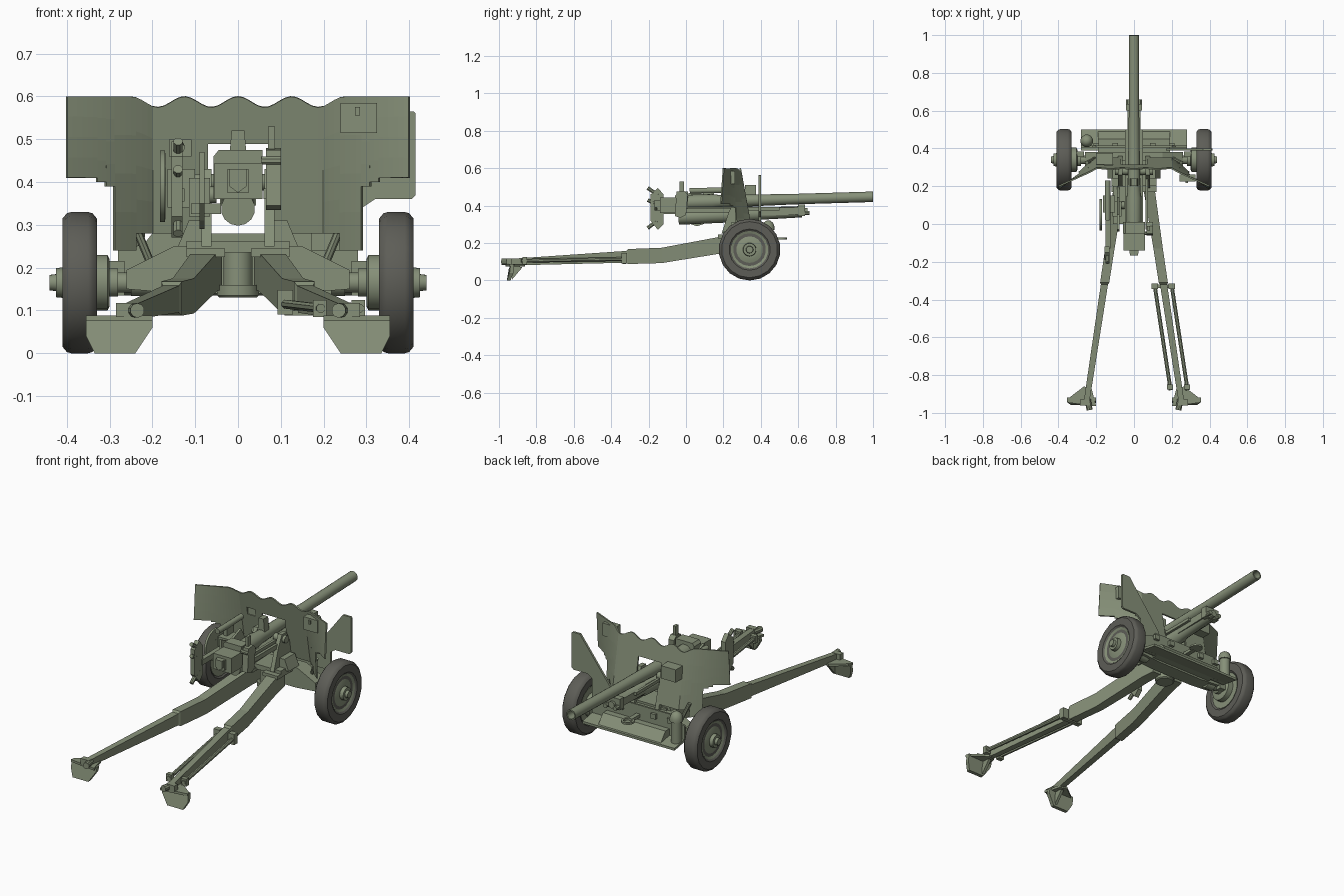
import bpy, bmesh, math
from mathutils import Vector, Matrix


def material(name, col):
    m = bpy.data.materials.new(name)
    m.diffuse_color = (*col, 1)
    return m


GREEN = material("green_paint", (0.24, 0.28, 0.19))
RUBBER = material("rubber", (0.11, 0.11, 0.095))


def finish(name, bm, mat=GREEN, smooth=False):
    bmesh.ops.remove_doubles(bm, verts=bm.verts, dist=1e-5)
    bmesh.ops.recalc_face_normals(bm, faces=bm.faces)
    me = bpy.data.meshes.new(name)
    bm.to_mesh(me)
    bm.free()
    me.materials.append(mat)
    ob = bpy.data.objects.new(name, me)
    bpy.context.collection.objects.link(ob)
    if smooth:
        bpy.ops.object.select_all(action='DESELECT')
        ob.select_set(True)
        bpy.context.view_layer.objects.active = ob
        bpy.ops.object.shade_smooth_by_angle(angle=math.radians(35))
    return ob


def loft(name, rings, **kw):
    bm = bmesh.new()
    vs = [[bm.verts.new(p) for p in r] for r in rings]
    n = len(vs[0])
    for a, b in zip(vs, vs[1:]):
        for i in range(n):
            bm.faces.new((a[i], a[(i + 1) % n], b[(i + 1) % n], b[i]))
    bm.faces.new(vs[0])
    bm.faces.new(vs[-1])
    return finish(name, bm, **kw)


def box(name, x0, x1, y0, y1, z0, z1):
    return loft(name, [[(x0, y0, z), (x1, y0, z), (x1, y1, z), (x0, y1, z)] for z in (z0, z1)])


def prism(name, axis, pts, lo, hi):
    # extrude a 2D outline along x (outline in y,z) or y (outline in x,z)
    f = (lambda p, d: (d, p[0], p[1])) if axis == 'x' else (lambda p, d: (p[0], d, p[1]))
    return loft(name, [[f(p, d) for p in pts] for d in (lo, hi)])


def lathe(name, origin, direction, profile, n=16, mat=GREEN):
    q = Vector(direction).to_track_quat('Z', 'Y')
    rings = [[Vector(origin) + q @ Vector((r * math.cos(a), r * math.sin(a), d))
              for a in [2 * math.pi * (i + .5) / n for i in range(n)]] for d, r in profile]
    return loft(name, rings, mat=mat, smooth=n > 8)


def rod(name, p0, p1, r, n=8):
    d = Vector(p1) - Vector(p0)
    return lathe(name, p0, d, [(0, r), (d.length, r)], n)


# barrel, muzzle and recoil cradle
lathe("barrel", (0, -0.02, 0.417), (0, 1, 0.03),
      [(0, .04), (.16, .04), (.2, .034), (.4, .031), (.6, .028), (1.02, .028), (1.02, .021), (.95, .019)], 18)
prism("cradle", 'x', [(-.03, .335), (.60, .352), (.60, .392), (-.03, .378)], -.034, .034)
lathe("recuperator", (0, -.04, .338), (0, 1, .045), [(0, .04), (.42, .04), (.44, .033), (.66, .03), (.66, .018), (.69, .018)], 14)
box("cradle_collar", -.042, .042, .60, .635, .345, .405)
for s in (-1, 1):
    box("cradle_rail", s * .034, s * .048, .0, .5, .375, .392)
    rod("cradle_bolt", (s * .03, .63, .36), (s * .03, .66, .36), .012)

# breech
box("breech_block", -.055, .057, -.14, .0, .36, .445)
prism("breech_ring", 'y', [(-.057, .36), (.057, .36), (.057, .475), (-.045, .475), (-.057, .46)], -.05, .01)
box("breech_lip", -.025, .025, -.155, -.14, .375, .43)
prism("breech_latch", 'y', [(-.02, .39), (0, .375), (.02, .39), (.02, .43), (-.02, .43)], -.168, -.155)
prism("barrel_sleeve_tab", 'y', [(-.022, .44), (.022, .44), (.015, .52), (-.015, .52)], .2, .24)
prism("recoil_guard", 'x', [(-.06, .345), (-.03, .335), (0, .35), (.01, .46), (-.01, .48), (-.05, .475)], .066, .1)
box("breech_lever", .07, .086, -.035, -.01, .47, .53)
rod("lever_grip", (.055, -.05, .45), (.1, -.05, .45), .01)
box("guard_arm", .06, .075, -.03, .25, .36, .385)

# gunner's station on the left
prism("shoulder_pad", 'x', [(-.19, .32), (-.15, .27), (-.12, .30), (-.12, .46), (-.15, .495), (-.19, .46)], -.155, -.13)
for z, dz in ((.45, .045), (.40, .03), (.33, -.05)):
    rod("pad_handle", (-.14, -.14, z), (-.14, -.205, z + dz), .011)
box("shoulder_arm", -.15, -.125, -.13, .12, .355, .385)
box("firing_gear_box", -.115, -.065, .04, .12, .32, .41)
box("gear_case", -.165, -.1, .06, .15, .34, .43)
rod("elevating_shaft", (-.16, .1, .37), (-.05, .1, .37), .02, 12)
prism("gunner_guard", 'x', [(-.04, .35), (.0, .31), (.06, .29), (.2, .34), (.16, .43), (.14, .465), (.05, .43), (-.03, .47)], -.09, -.078)
rod("sight_tube", (-.14, .02, .48), (-.14, .23, .483), .015, 12)
box("sight_mount", -.15, -.13, .09, .15, .42, .48)
lathe("traverse_wheel", (-.17, .05, .39), (-1, 0, 0), [(0, .085), (.012, .085), (.012, .07), (0, .07)], 16)
for k in range(3):
    a = k * math.pi / 3 + .4
    c, s = .078 * math.cos(a), .078 * math.sin(a)
    rod("wheel_spoke", (-.176, .05 - c, .39 - s), (-.176, .05 + c, .39 + s), .007, 6)
box("elevation_bracket", -.11, -.04, .0, .2, .325, .35)

# saddle, trunnions and pivot
lathe("pivot_drum", (0, .25, .13), (0, 0, 1), [(0, .045), (.005, .05), (.03, .05), (.03, .035), (.13, .035)], 16)
box("saddle_base", -.12, .12, .2, .34, .235, .262)
for s in (-1, 1):
    x0, x1 = sorted((s * .062, s * .085))
    prism("trunnion_bracket", 'x', [(.19, .25), (.36, .25), (.33, .37), (.30, .43), (.26, .43), (.23, .37)], x0, x1)
    rod("trunnion_pin", (s * .03, .28, .4), (s * .1, .28, .4), .02, 12)
    prism("saddle_web", 'y', [(s * .085, .25), (s * .14, .25), (s * .115, .31), (s * .085, .31)], .24, .33)

# carriage beam and axle
prism("axle_beam", 'y', [(-.26, .15), (-.14, .14), (.14, .14), (.26, .15), (.26, .195), (.15, .25), (-.15, .25), (-.26, .195)], .3, .38)
for s in (-1, 1):
    lathe("axle_arm", (s * .2, .34, .165), (s, 0, 0), [(0, .032), (.05, .032), (.05, .024), (.08, .024), (.08, .034), (.13, .034)], 12)
    lathe("brake_drum", (s * .3, .34, .165), (s, 0, 0), [(0, .055), (.005, .065), (.04, .065)], 18)
    box("brake_bracket", s * .265, s * .305, .355, .385, .135, .215)
    rod("shield_strut", (s * .2, .35, .2), (s * .25, .325, .32), .01)
    # wheel: tyre, disc and hub
    lathe("tyre", (s * .33, .34, .165), (s, 0, 0),
          [(.012, .095), (0, .11), (0, .15), (.01, .162), (.02, .165), (.06, .165), (.07, .162), (.08, .15), (.08, .11), (.068, .095)], 18, RUBBER)
    lathe("wheel_disc", (s * .335, .34, .165), (s, 0, 0), [(0, .1), (.068, .1), (.06, .08), (.07, .05), (.07, .036), (.09, .034), (.09, .02), (.105, .018)], 18)


# shield: vertical strips with a wavy top, swept wings and openings
def shield_y(x, z):
    t = min(1, max(0, (abs(x) - .2) / .2))
    return .29 + (.6 - z) * .18 - t * (.09 + (.6 - z) * .25)


def top_z(x):
    return .6 if abs(x) > .25 else .5875 + .0125 * math.cos(x * 2 * math.pi / .125)


STRIPS = [(.29, .31, .39, None), (.31, .33, .40, None), (.33, .40, .41, None), (.24, .29, .24, None),
          (.16, .24, .28, None), (.07, .11, .28, None), (0, .07, .49, None)]
strips = [(s * a, s * b, lo, hi) for a, b, lo, hi in STRIPS for s in (-1, 1)]
strips += [(.11, .16, .28, None), (-.16, -.11, .28, .46), (-.16, -.11, .50, None)]
bm = bmesh.new()
for a, b, lo, hi in strips:
    n = max(1, round(abs(b - a) / .0125))
    for i in range(n):
        xs = [a + (b - a) * (i + k) / n for k in (0, 1)]
        for j in range(4):
            quad = []
            for x, k in ((xs[0], j), (xs[1], j), (xs[1], j + 1), (xs[0], j + 1)):
                z = lo + ((hi or top_z(x)) - lo) * k / 4
                quad.append(bm.verts.new((x, shield_y(x, z), z)))
            f = bm.faces.new(quad if b > a else quad[::-1])
shield = finish("gun_shield", bm)
mod = shield.modifiers.new("thickness", 'SOLIDIFY')
mod.thickness, mod.offset = .008, 0

# shield fittings
hood = box("sight_hood", -.2, -.11, .315, .375, .44, .51)
stow = box("stowage_box", .24, .325, .225, .262, .515, .585)
box("stowage_clasp", .273, .285, .218, .226, .555, .575)
prism("side_flap", 'y', [(.415, .37), (.415, .56), (.41, .565), (.365, .565), (.17, .31), (.17, .24), (.29, .24), (.29, .34), (.32, .36), (.405, .36)], .388, .4)

# low front apron, towing ring and fittings
prism("apron_back", 'y', [(-.28, .15), (.28, .15), (.28, .24), (.22, .255), (.2, .28), (-.2, .28), (-.22, .255), (-.28, .24)], .405, .415)
prism("apron_floor", 'x', [(.39, .155), (.5, .135), (.5, .148), (.39, .168)], -.28, .28)
prism("apron_bed", 'x', [(.37, .2), (.45, .2), (.49, .15), (.37, .15)], -.19, .19)
lathe("tow_ring", (0, .505, .22), (0, 0, 1), [(0, .034), (.01, .034), (.01, .022), (0, .022), (0, .034)], 14)
box("tow_shank", -.012, .012, .38, .485, .215, .232)
lathe("domed_canister", (-.25, .44, .15), (0, 0, 1), [(0, .028), (.12, .028), (.12, .034), (.14, .034), (.16, .025), (.17, .01)], 12)
for s in (-1, 1):
    for x in (.1, .2):
        box("apron_hinge", s * x - .015, s * x + .015, .41, .43, .235, .262)


# split trails with spades
def trail_x(y):
    return .07 + (.25 - y) * .152


for s in (-1, 1):
    side = "left" if s < 0 else "right"
    rings = []
    for y, zt, zb, w in ((.27, .24, .15, .03), (.19, .235, .145, .03), (-.13, .175, .093, .025), (-.31, .168, .088, .024), (-.32, .158, .095, .019), (-.95, .115, .08, .015)):
        x = s * trail_x(y)
        rings.append([(x - w, y, zb), (x + w, y, zb), (x + w, y, zt), (x - w, y, zt)])
    loft(side + "_trail", rings)
    # spade blade, foot wedge and end eye
    cx = s * .275
    loft(side + "_spade_blade", [[(cx + s * u, y + d, z) for u, y, z in
         ((-.075, -.93, .085), (.08, -.93, .085), (.08, -.935, .04), (.06, -.95, .0), (-.035, -.95, .0), (-.075, -.94, .06))] for d in (-.008, .012)])
    loft(side + "_spade_top", [[(cx - s * .075, -.965, z), (cx + s * .08, -.945, z), (cx + s * .075, -.925, z), (cx - s * .01, -.86, z), (cx - s * .05, -.87, z)] for z in (.075, .088)])
    loft(side + "_spade_gusset", [[(cx + s * u, -.93, .0 + .005), (cx + s * u, -.875, .07), (cx + s * u, -.93, .085)] for u in (-.035, -.02)])
    rod(side + "_trail_eye", (s * .235, -.985, .1), (s * .245, -.93, .1), .017, 10)
    box(side + "_trail_lock", s * .26 - .025, s * .26 + .025, -.96, -.93, .085, .118)
    loft(side + "_trail_hinge", [[(s * .03, .17, z), (s * .12, .17, z), (s * .12, .31, z), (s * .03, .31, z)] for z in (.225, .245)])

# stowed poles on the right trail
for off in (-.048, .042):
    rod("stowed_pole", (trail_x(-.32) + off, -.32, .115), (trail_x(-.88) + off, -.88, .105), .011)
    x = trail_x(-.33) + off
    box("pole_bracket", x - .018, x + .018, -.345, -.315, .09, .148)
    x = trail_x(-.86) + off
    box("pole_clip", x - .016, x + .016, -.875, -.85, .085, .125)
box("bracket_strap", trail_x(-.33) - .05, trail_x(-.33) + .05, -.34, -.32, .088, .1)
